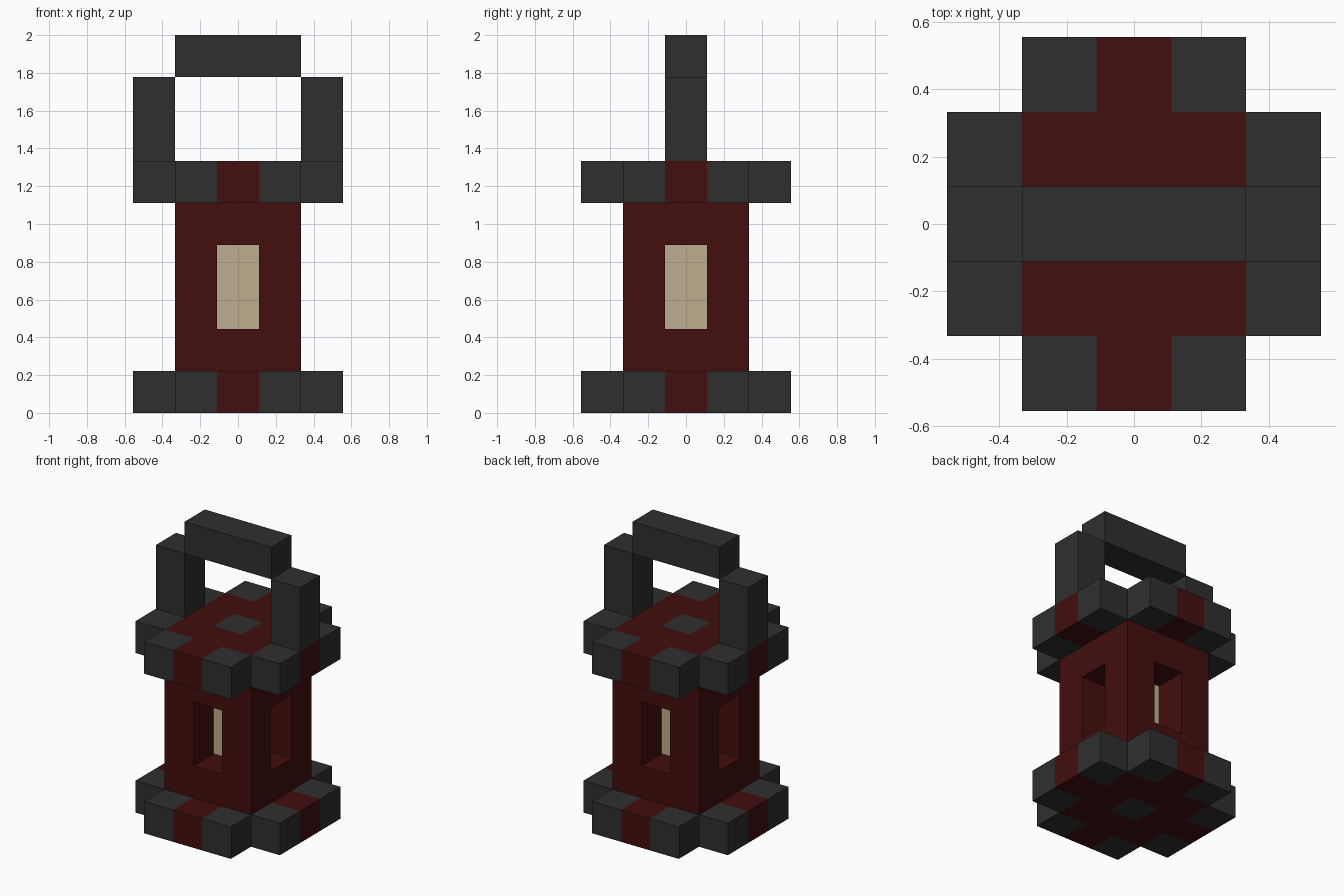
import bpy
import bmesh
from mathutils import Vector

U = 2 / 9  # edge of one block; the lantern is 5 x 5 x 9 blocks

if "Cube" in bpy.data.objects:
    bpy.data.objects.remove(bpy.data.objects["Cube"], do_unlink=True)


def material(name, rgb):
    m = bpy.data.materials.new(name)
    m.use_nodes = True
    m.diffuse_color = (*rgb, 1)
    bsdf = m.node_tree.nodes["Principled BSDF"]
    bsdf.inputs["Base Color"].default_value = (*rgb, 1)
    bsdf.inputs["Roughness"].default_value = 0.8
    return m


IRON, RED, GLOW = range(3)
MATERIALS = [material("dark iron", (0.028, 0.028, 0.028)),
             material("deep red", (0.056, 0.0044, 0.0044)),
             material("warm cream", (0.51, 0.42, 0.275))]


def block(xs, ys, zs, mat=IRON):
    """Cells of a solid box of blocks, all in one colour."""
    return {(x, y, z): mat for x in xs for y in ys for z in zs}


def plate(z):
    """Notched plate: red cross, iron rim blocks and iron centre."""
    cells = {}
    for x in range(-2, 3):
        for y in range(-2, 3):
            ax, ay = abs(x), abs(y)
            if ax == ay == 2:
                continue
            iron = ax + ay == 3 or ax + ay == 0
            cells[x, y, z] = IRON if iron else RED
    return cells


# Body: a red box with a window passage through each pair of sides
body = block(range(-1, 2), range(-1, 2), range(1, 5), RED)
for x, y in ((0, 0), (1, 0), (-1, 0), (0, 1), (0, -1)):
    for z in (2, 3):
        del body[x, y, z]

PARTS = {
    "base_plate": plate(0),
    "lantern_body": body,
    "glowing_core": block([0], [0], (2, 3), GLOW),
    "top_plate": plate(5),
    "left_handle_post": block([2], [0], (6, 7)),
    "right_handle_post": block([-2], [0], (6, 7)),
    "handle_grip": block(range(-1, 2), [0], [8]),
}
FILLED = set().union(*PARTS.values())


def build(name, cells):
    """Skin the exposed sides of the cells, then merge flat areas."""
    bm = bmesh.new()
    for cell, mat in cells.items():
        c = Vector(cell) + Vector((0, 0, 0.5))
        for axis in range(3):
            for sign in (-1, 1):
                n = Vector((0, 0, 0))
                n[axis] = sign
                if tuple(int(a + b) for a, b in zip(cell, n)) in FILLED:
                    continue
                u = Vector((0, 0, 0))
                u[(axis + 1) % 3] = 0.5
                v = n.cross(u)
                corners = (-u - v, u - v, u + v, v - u)
                f = bm.faces.new([bm.verts.new((c + n / 2 + k) * U) for k in corners])
                f.material_index = mat
    bmesh.ops.remove_doubles(bm, verts=bm.verts, dist=0.001)
    bmesh.ops.dissolve_limit(bm, angle_limit=0.01, verts=bm.verts,
                             edges=bm.edges, delimit={'MATERIAL'})
    mesh = bpy.data.meshes.new(name)
    bm.to_mesh(mesh)
    bm.free()
    for m in MATERIALS:
        mesh.materials.append(m)
    bpy.context.collection.objects.link(bpy.data.objects.new(name, mesh))


for part, part_cells in PARTS.items():
    build(part, part_cells)
